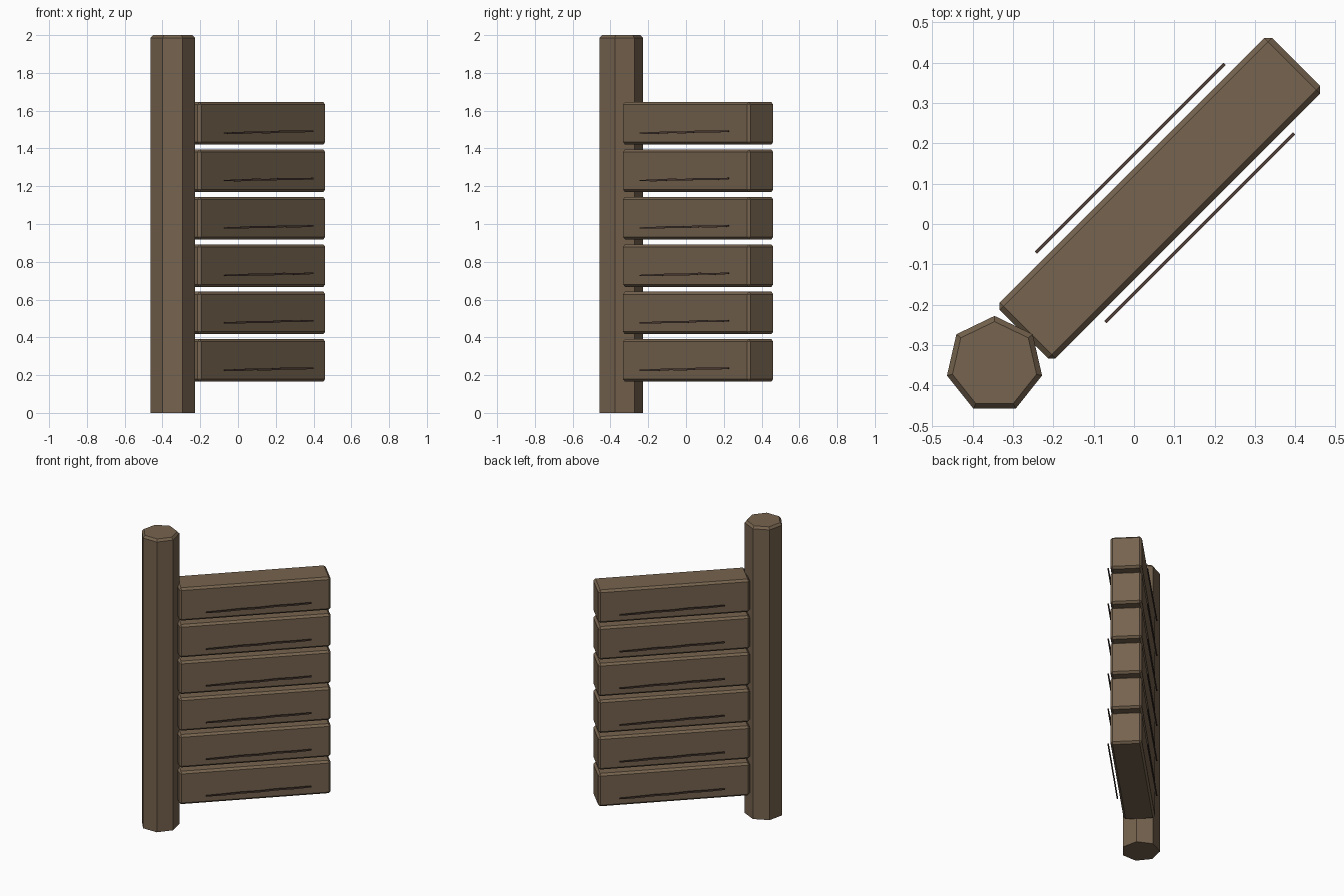
import bpy, bmesh, math
from mathutils import Matrix, Vector

if "Cube" in bpy.data.objects:
    bpy.data.objects.remove(bpy.data.objects["Cube"])


def material(name, rgb):
    m = bpy.data.materials.new(name)
    m.diffuse_color = (*rgb, 1)
    m.use_nodes = True
    m.node_tree.nodes["Principled BSDF"].inputs["Base Color"].default_value = m.diffuse_color
    return m


wood = material("brown wood", (0.180, 0.125, 0.077))
dark = material("dark crack", (0.080, 0.050, 0.040))
TURN = Matrix.Rotation(math.radians(45), 4, 'Z')


def finish(name, bm, mat):
    bmesh.ops.recalc_face_normals(bm, faces=bm.faces)
    me = bpy.data.meshes.new(name)
    bm.to_mesh(me)
    bm.free()
    me.materials.append(mat)
    ob = bpy.data.objects.new(name, me)
    bpy.context.collection.objects.link(ob)
    return ob


# Seven-sided post with a chamfered top
bm = bmesh.new()
R, N = 0.121, 7
rings = []
for z, r in ((0, R), (1.985, R), (2.0, R - 0.014)):
    rings.append([bm.verts.new((-0.346 + r * math.cos(math.pi / 2 + 2 * math.pi * i / N),
                                -0.349 + r * math.sin(math.pi / 2 + 2 * math.pi * i / N), z))
                  for i in range(N)])
for a, b in zip(rings, rings[1:]):
    for i in range(N):
        bm.faces.new((a[i], a[(i + 1) % N], b[(i + 1) % N], b[i]))
bm.faces.new(rings[0])
bm.faces.new(rings[-1])
finish("post", bm, wood)


def plank(z):
    bm = bmesh.new()
    bmesh.ops.create_cube(bm, size=1)
    for v in bm.verts:
        v.co = Vector((v.co.x * 0.955 + 0.091, v.co.y * 0.196, v.co.z * 0.225 + z))
    bmesh.ops.bevel(bm, geom=bm.edges[:], offset=0.0135, segments=1, affect='EDGES')
    bm.transform(TURN)
    finish("plank", bm, wood)


# Thin wavering crack standing just off each plank face: (along, height, half thickness)
CRACK = [(-0.331, -0.006, 0.003), (-0.22, -0.005, 0.005), (-0.11, -0.001, 0.005),
         (0.0, -0.002, 0.005), (0.11, 0.003, 0.005), (0.22, 0.002, 0.005), (0.331, 0.005, 0.004)]


def crack(z, angle):
    bm = bmesh.new()
    loops = [[bm.verts.new((x, y, h + s * t)) for y, s in
              ((-0.126, -1), (-0.118, -1), (-0.118, 1), (-0.126, 1))] for x, h, t in CRACK]
    for a, b in zip(loops, loops[1:]):
        for i in range(4):
            bm.faces.new((a[i], a[(i + 1) % 4], b[(i + 1) % 4], b[i]))
    bm.faces.new(loops[0])
    bm.faces.new(loops[-1])
    bm.transform(TURN @ Matrix.Translation((0.109, 0, z)) @ Matrix.Rotation(angle, 4, 'Z'))
    finish("wood_crack", bm, dark)


# Stack of six planks, cracked on both sides
for k in range(6):
    z = 0.278 + 0.251 * k
    plank(z)
    for angle in (0, math.pi):
        crack(z - 0.046, angle)
